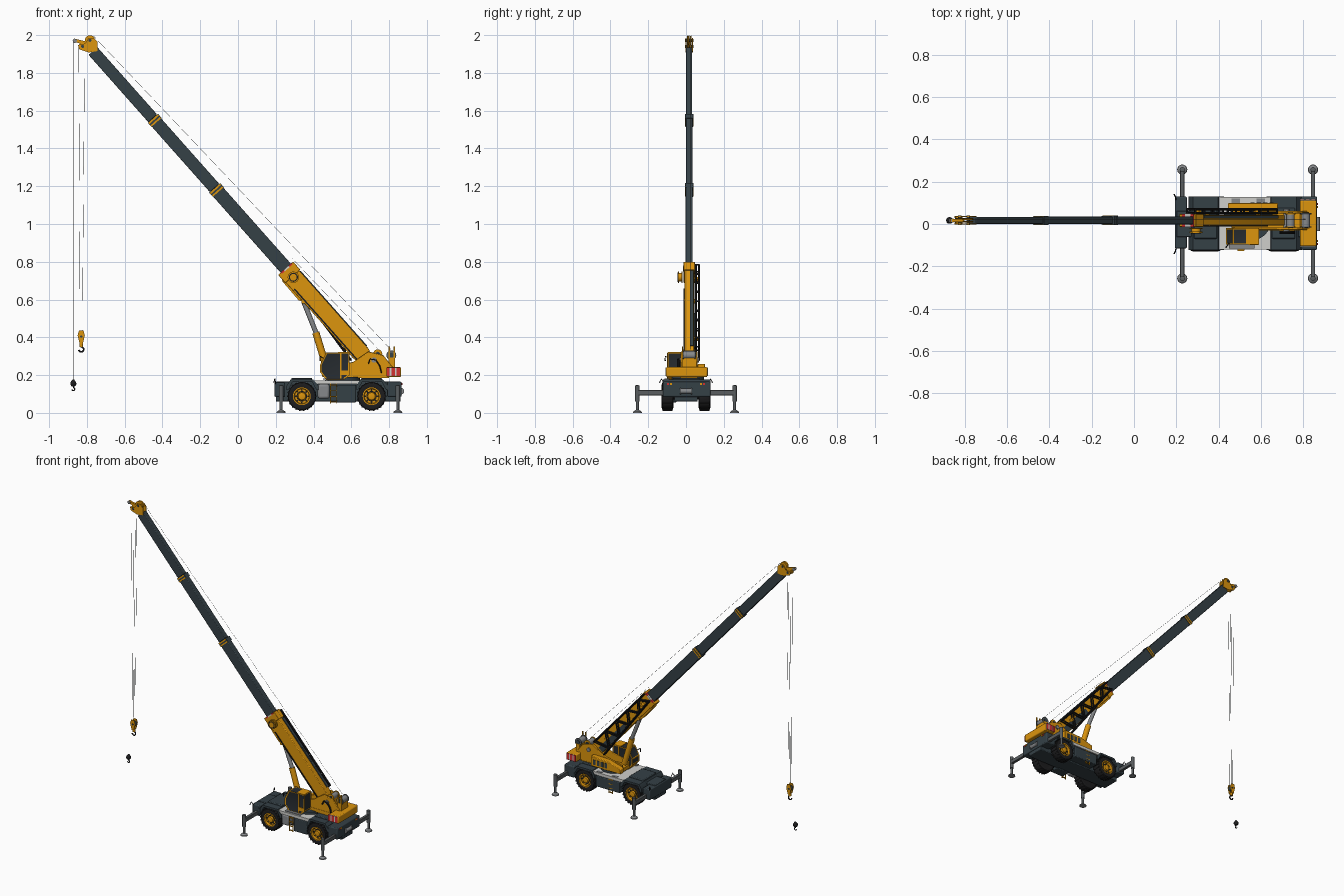
import bpy, bmesh
from math import radians, pi, sin, cos
from mathutils import Matrix, Vector

cube = bpy.data.objects.get("Cube")
if cube:
    bpy.data.objects.remove(cube)


def material(name, *rgb):
    m = bpy.data.materials.new(name)
    m.use_nodes = True
    m.diffuse_color = (*rgb, 1)
    m.node_tree.nodes["Principled BSDF"].inputs["Base Color"].default_value = (*rgb, 1)
    return m


YELLOW = material("crane_yellow", .72, .3, .004)
SLATE = material("slate_grey", .035, .052, .062)
BLACK = material("rubber_black", .012, .012, .013)
PALE = material("pale_grey", .62, .62, .6)
STEEL = material("steel_grey", .24, .25, .26)
IRON = material("iron_grey", .1, .11, .115)
GLASS = material("dark_glass", .02, .025, .03)
RED = material("signal_red", .65, .03, .03)


def finish(name, bm, mats, frame=None, bevel=0):
    """Turn a bmesh into a shaded object."""
    bmesh.ops.recalc_face_normals(bm, faces=bm.faces)
    mesh = bpy.data.meshes.new(name)
    bm.to_mesh(mesh)
    bm.free()
    for m in mats:
        mesh.materials.append(m)
    for p in mesh.polygons:
        p.use_smooth = True
    mesh.set_sharp_from_angle(angle=radians(35))
    ob = bpy.data.objects.new(name, mesh)
    bpy.context.collection.objects.link(ob)
    ob.matrix_world = frame or Matrix()
    if bevel:
        mod = ob.modifiers.new("Bevel", 'BEVEL')
        mod.width, mod.segments = bevel, 2
    return ob


def prism(name, outline, y0, y1, mat, frame=None, bevel=0, glass=0):
    """Extrude an x-z outline along y; glass insets a window in each upper face."""
    bm = bmesh.new()
    face = bm.faces.new([bm.verts.new((x, y0, z)) for x, z in outline])
    new = bmesh.ops.extrude_face_region(bm, geom=[face])["geom"]
    bmesh.ops.translate(bm, vec=(0, y1 - y0, 0), verts=[v for v in new if isinstance(v, bmesh.types.BMVert)])
    if glass:
        bmesh.ops.recalc_face_normals(bm, faces=bm.faces)
        panes = [f for f in bm.faces if f.normal.z > -.5]
        bmesh.ops.inset_individual(bm, faces=panes, thickness=glass, depth=-.002)
        for f in panes:
            f.material_index = 1
    return finish(name, bm, [mat, GLASS], frame, bevel)


def box(name, x, y, z, mat, frame=None, bevel=0):
    return prism(name, [(x[0], z[0]), (x[1], z[0]), (x[1], z[1]), (x[0], z[1])], *y, mat, frame, bevel)


def lathe(name, profile, centre, mat, axis=(0, 1, 0), segments=32):
    """Spin (radius, height) points about an axis."""
    bm = bmesh.new()
    verts = [bm.verts.new((r, 0, h)) for r, h in profile]
    edges = [bm.edges.new(pair) for pair in zip(verts, verts[1:])]
    bmesh.ops.spin(bm, geom=verts + edges, axis=(0, 0, 1), cent=(0, 0, 0), angle=2 * pi, steps=segments)
    bmesh.ops.remove_doubles(bm, verts=bm.verts, dist=1e-5)
    turn = Vector((0, 0, 1)).rotation_difference(Vector(axis)).to_matrix().to_4x4()
    return finish(name, bm, [mat], Matrix.Translation(centre) @ turn)


def rod(name, a, b, r, mat, segments=16, frame=None):
    a, b = Vector(a), Vector(b)
    if frame:
        a, b = frame @ a, frame @ b
    length = (b - a).length
    return lathe(name, [(0, 0), (r, 0), (r, length), (0, length)], a, mat, b - a, segments)


def tube(name, points, r, mat):
    curve = bpy.data.curves.new(name, 'CURVE')
    curve.dimensions, curve.bevel_depth, curve.bevel_resolution = '3D', r, 2
    curve.use_fill_caps = True
    spline = curve.splines.new('POLY')
    spline.points.add(len(points) - 1)
    for p, co in zip(spline.points, points):
        p.co = (*co, 1)
    curve.materials.append(mat)
    bpy.context.collection.objects.link(bpy.data.objects.new(name, curve))


# Carrier frame and deck
box("chassis", (.2, .86), (-.062, .062), (.06, .165), SLATE, bevel=.004)
box("centre_deck", (.4, .65), (-.12, .127), (.152, .172), PALE)
box("battery_box", (.52, .625), (-.12, -.05), (.055, .148), SLATE, bevel=.005)
box("tool_box", (.43, .62), (.05, .127), (.07, .148), SLATE, bevel=.005)
box("fuel_tank", (.422, .485), (-.118, -.05), (.075, .153), STEEL, bevel=.012)
for deck_x in (.48, .6):
    box("deck_hatch", (deck_x - .02, deck_x + .02), (.1, .12), (.172, .175), STEEL)

# Wheels, axles and fenders
for axle_x in (.338, .707):
    rod("axle", (axle_x, -.08, .088), (axle_x, .08, .088), .018, BLACK)
    arch = [(-.08, .12), (-.08, .145), (-.06, .176), (.06, .176), (.088, .145),
            (.088, .12), (.078, .12), (.055, .163), (-.05, .163), (-.072, .12)]
    prism("fender", [(axle_x + x, z) for x, z in arch], -.122, .13, SLATE)
    box("fender_hood", (axle_x - .055, axle_x + .055), (-.07, .075), (.17, .186), SLATE, bevel=.005)
    for side in (-1, 1):
        hub = Vector((axle_x, side * .098, .088))
        out = (0, side, 0)
        lathe("tyre", [(.046, -.028), (.06, -.031), (.071, -.028), (.075, -.02), (.075, .02),
                       (.071, .028), (.06, .031), (.046, .028), (.046, -.028)], hub, BLACK, out)
        lathe("rim", [(0, -.02), (.046, -.02), (.047, .029), (.041, .029), (.038, .014), (.022, .014),
                      (.019, .026), (.01, .028), (0, .028)], hub, YELLOW, out)
        lathe("rim_backing", [(0, -.027), (.047, -.027)], hub, BLACK, out)
        lathe("rim_groove", [(.023, .015), (.028, .0155), (.028, .013)], hub, BLACK, out)
        for i in range(8):
            a = i * pi / 4
            hole = hub + Vector((.033 * cos(a), side * .012, .033 * sin(a)))
            rod("rim_hole", hole, hole + Vector((0, side * .004, 0)), .005, BLACK, 8)
        for i in range(22):
            spin = Matrix.Translation(hub) @ Matrix.Rotation(i * pi / 11, 4, 'Y')
            for half in (-1, 1):
                tilt = spin @ Matrix.Rotation(half * pi / 22, 4, 'Y')
                box("tread_lug", (-.004, .004), sorted((0, half * .026)), (.072, .078), BLACK, tilt)

# Outriggers, side ladders and lamps
box("front_outrigger_box", (.193, .25), (-.115, .13), (.085, .16), SLATE, bevel=.006)
box("rear_outrigger_box", (.79, .866), (-.122, .13), (.085, .165), SLATE, bevel=.006)
for side in (-1, 1):
    for leg_x in (.228, .846):
        box("outrigger_beam", (leg_x - .01, leg_x + .01), sorted((side * .1, side * .262)), (.092, .12), IRON, bevel=.003)
        foot = (leg_x, side * .257, 0)
        lathe("outrigger_pad", [(0, 0), (.024, 0), (.022, .007), (.009, .016), (0, .016)], foot, STEEL, (0, 0, 1), 20)
        lathe("outrigger_leg", [(0, .014), (.008, .014), (.008, .06), (.012, .06),
                                (.012, .145), (0, .148)], foot, IRON, (0, 0, 1), 20)
    for rail_x in (.49, .52):
        box("ladder_rail", (rail_x - .002, rail_x + .002), sorted((side * .121, side * .126)), (.05, .155), YELLOW)
    for step in range(4):
        z = .055 + step * .03
        box("ladder_step", (.49, .52), sorted((side * .118, side * .128)), (z, z + .004), YELLOW)
    box("tail_lamp", (.866, .87), sorted((side * .09, side * .1)), (.148, .158), RED)
    box("marker_lamp", (.866, .87), sorted((side * .075, side * .085)), (.148, .158), YELLOW)
    tube("front_mirror", [(.2, side * .11, .15), (.195, side * .13, .18), (.19, side * .14, .16)], .003, BLACK)
rod("rear_drum", (.866, -.03, .115), (.866, .03, .115), .013, STEEL)
for y in (-.03, .03):
    rod("drum_flange", (.862, y - .003, .115), (.862, y + .003, .115), .018, STEEL)
rod("turntable_ring", (.56, .01, .165), (.56, .01, .19), .085, SLATE, 32)

# Rotating upper structure
box("turret_deck", (.46, .8), (-.03, .06), (.185, .21), YELLOW)
for y0, y1 in ((-.028, -.016), (.05, .062)):
    prism("turret_plate", [(.46, .19), (.82, .19), (.82, .24), (.77, .305), (.69, .325),
                           (.61, .27), (.46, .235)], y0, y1, YELLOW, bevel=.003)
prism("side_cabinet", [(.445, .19), (.68, .19), (.68, .26), (.55, .255), (.445, .225)], .062, .1, YELLOW, bevel=.004)
for i in range(4):
    box("cabinet_vent", (.55 + i * .03, .57 + i * .03), (.098, .102), (.205, .24), SLATE)
box("counterweight", (.785, .863), (-.105, .113), (.19, .242), YELLOW, bevel=.006)
for y0, y1 in ((-.108, -.104), (.112, .116)):
    box("warning_plate", (.785, .857), (y0, y1), (.195, .24), PALE)
    for i in range(3):
        x = .785 + i * .027
        box("warning_stripe", (x, x + .018), (y0 - .001, y1 + .001), (.195, .24), RED)
rod("pivot_pin", (.72, -.035, .28), (.72, .07, .28), .014, STEEL)

# Winches and hoses
for x, z, r, mat in ((.74, .312, .024, YELLOW), (.812, .305, .026, IRON)):
    rod("winch_drum", (x, -.012, z), (x, .046, z), r * .8, STEEL, 24)
    for y in (-.016, .046):
        rod("winch_flange", (x, y, z), (x, y + .005, z), r, mat, 24)
        rod("winch_cap", (x, y - .004, z), (x, y + .009, z), r * .5, SLATE, 16)
    box("winch_stand", (x - .015, x + .015), (-.022, .056), (.235, z - .012), YELLOW)
for x in (.798, .822):
    box("winch_post", (x, x + .008), (-.022, -.016), (.24, .352), YELLOW)
for i in range(3):
    y = -.034 - i * .005
    tube("hose", [(.69, y, .26), (.7, y, .285), (.73, y, .28), (.75, y, .25), (.76, y, .21)], .003, BLACK)

# Operator cab
prism("cab", [(.467, .175), (.435, .215), (.435, .256), (.467, .32), (.59, .32), (.59, .2), (.56, .175)],
      -.098, -.02, YELLOW, glass=.008)
for y0, y1 in ((-.1, -.094), (-.024, -.018)):
    box("cab_pillar", (.54, .549), (y0, y1), (.18, .318), YELLOW)
    box("cab_lower_panel", (.549, .588), (y0, y1), (.2, .225), YELLOW)
box("roof_panel", (.53, .588), (-.096, -.022), (.314, .322), YELLOW)
tube("cab_mirror", [(.45, -.09, .29), (.435, -.11, .3), (.435, -.11, .275)], .003, BLACK)
box("cab_step", (.45, .57), (-.115, -.09), (.176, .181), STEEL)

# Boom: local x runs down to the foot, local z points off its upper face
boom = Matrix.Translation((.261, .017, .757)) @ Matrix.Rotation(radians(48.4), 4, 'Y')
prism("boom_base", [(0, .045), (.6, .045), (.69, .01), (.69, -.03), (.58, -.05), (0, -.05)],
      -.025, .025, YELLOW, boom, bevel=.004)
box("boom_base_collar", (-.012, .045), (-.03, .03), (-.054, .052), YELLOW, boom, bevel=.003)
prism("cylinder_lug", [(.01, -.05), (.18, -.05), (.16, -.062), (.03, -.06)], -.022, .022, YELLOW, boom)
for z in (-.035, .02):
    box("collar_tag", (-.013, -.003), (-.031, .031), (z, z + .02), RED, boom)
box("collar_plate", (-.013, -.003), (-.032, .032), (-.015, .02), PALE, boom)
box("hose_track", (.1, .6), (-.029, -.024), (-.043, -.035), BLACK, boom)
box("top_track", (.05, .58), (.008, .024), (.044, .05), SLATE, boom)
box("side_track", (.3, .6), (.024, .028), (-.045, -.005), SLATE, boom)
start = .02
for end, half, wide in ((-.58, .036, .0185), (-1.073, .033, .0175), (-1.55, .031, .016)):
    box("boom_section", (end, start), (-wide, wide), (-half, half), SLATE, boom, bevel=.004)
    if end > -1.5:
        box("section_collar", (end, end + .03), (-wide - .002, wide + .002), (-half - .002, half + .003), SLATE, boom)
        for x in (end + .002, end + .02):
            box("collar_stripe", (x, x + .009), (-wide - .004, wide + .004), (-half, half), YELLOW, boom)
            box("collar_cap", (x, x + .009), (-wide - .004, wide + .004), (half, half + .004), SLATE, boom)
    start = end
lathe("reel", [(0, -.012), (.03, -.012), (.03, -.006), (.022, -.006), (.022, .006), (.03, .006), (.03, .012), (0, .012)],
      (.293, -.03, .718), YELLOW)
lathe("reel_face", [(.018, 0), (.024, 0), (.024, .002), (.018, .002)], (.293, -.044, .718), BLACK)

# Lift cylinder
rod("lift_barrel", (.472, .017, .23), (.412, .017, .425), .019, YELLOW, 24)
rod("lift_rod", (.415, .017, .42), (.347, .017, .59), .013, STEEL, 20)
rod("lift_pin", (.347, -.01, .59), (.347, .044, .59), .012, YELLOW, 20)

# Stowed lattice jib on the left side of the boom base
bays = 9
for y in (.034, .052):
    upper = [Vector((i * .58 / bays, y, .04)) for i in range(bays + 1)]
    lower = [Vector((p.x, y, .0 - .05 * p.x / .58 - .015)) for p in upper]
    for chord in (upper, lower):
        rod("jib_chord", chord[0], chord[-1], .006, BLACK, 8, boom)
    for i in range(bays):
        ends = (upper[i], lower[i + 1]) if i % 2 else (lower[i], upper[i + 1])
        rod("jib_diagonal", *ends, .005, BLACK, 6, boom)
for i in range(bays + 1):
    x = i * .58 / bays
    for z in (.04, -.015 - .05 * x / .58):
        rod("jib_rung", (x, .03, z), (x, .055, z), .005, BLACK, 6, boom)
for x in (.06, .48):
    box("jib_bracket", (x, x + .015), (.02, .05), (-.01, .01), YELLOW, boom)

# Boom head and sheaves
head = [(-.745, 1.915), (-.745, 1.965), (-.765, 1.985), (-.79, 1.985), (-.81, 1.955), (-.848, 1.948), (-.84, 1.925), (-.79, 1.908)]
for y in (-.003, .032):
    prism("head_plate", head, y, y + .005, YELLOW)
for x, z, r in ((-.784, 1.972, .027), (-.823, 1.94, .02)):
    for y in (.006, .019):
        lathe("sheave", [(0, 0), (r, 0), (r - .005, .004), (r, .009), (0, .009)], (x, y, z), YELLOW, segments=24)
    rod("sheave_pin", (x, -.005, z), (x, .039, z), .008, SLATE)
prism("runner_nose", [(-.8, 1.965), (-.868, 1.982), (-.873, 1.968), (-.81, 1.945)], .01, .024, YELLOW)
rod("runner_sheave", (-.864, .008, 1.97), (-.864, .026, 1.97), .011, STEEL, 20)

# Hoist ropes
rope = .0007
rod("upper_rope", (.81, .022, .335), (-.765, .022, 1.995), rope, IRON, 6)
rod("auxiliary_rope", (.74, .01, .34), (.285, .01, .82), rope, IRON, 6)
for y in (.009, .025):
    rod("hoist_rope", (-.843, y, 1.935), (-.836, y, .42), rope, IRON, 6)
    rod("hoist_rope", (-.812, y, 1.93), (-.824, y, .42), rope, IRON, 6)
rod("runner_rope", (-.872, .017, 1.97), (-.872, .017, .165), rope, IRON, 6)


def hook(name, x, z, r, thick):
    arc = [(x + r * sin(a), .017, z - r * cos(a)) for a in [radians(d) for d in range(-80, 181, 20)]]
    tube(name, arc + [(x, .017, z + r * 1.8)], thick, BLACK)


# Main hook block and runner ball
block = [(-.842, .435), (-.818, .435), (-.811, .41), (-.822, .365), (-.838, .365), (-.849, .41)]
for y in (.002, .028):
    prism("block_plate", block, y, y + .005, YELLOW)
    rod("block_pin", (-.83, y - .002, .405), (-.83, y + .007, .405), .006, SLATE)
rod("block_sheaves", (-.83, .007, .405), (-.83, .028, .405), .017, SLATE, 20)
rod("block_swivel", (-.83, .017, .35), (-.83, .017, .372), .01, YELLOW)
hook("main_hook", -.83, .336, .013, .0045)
lathe("runner_ball", [(0, -.017), (.01, -.014), (.016, -.004), (.016, .004), (.01, .014), (.004, .022), (0, .024)],
      (-.872, .017, .155), BLACK, (0, 0, 1), 20)
hook("runner_hook", -.872, .126, .008, .003)
